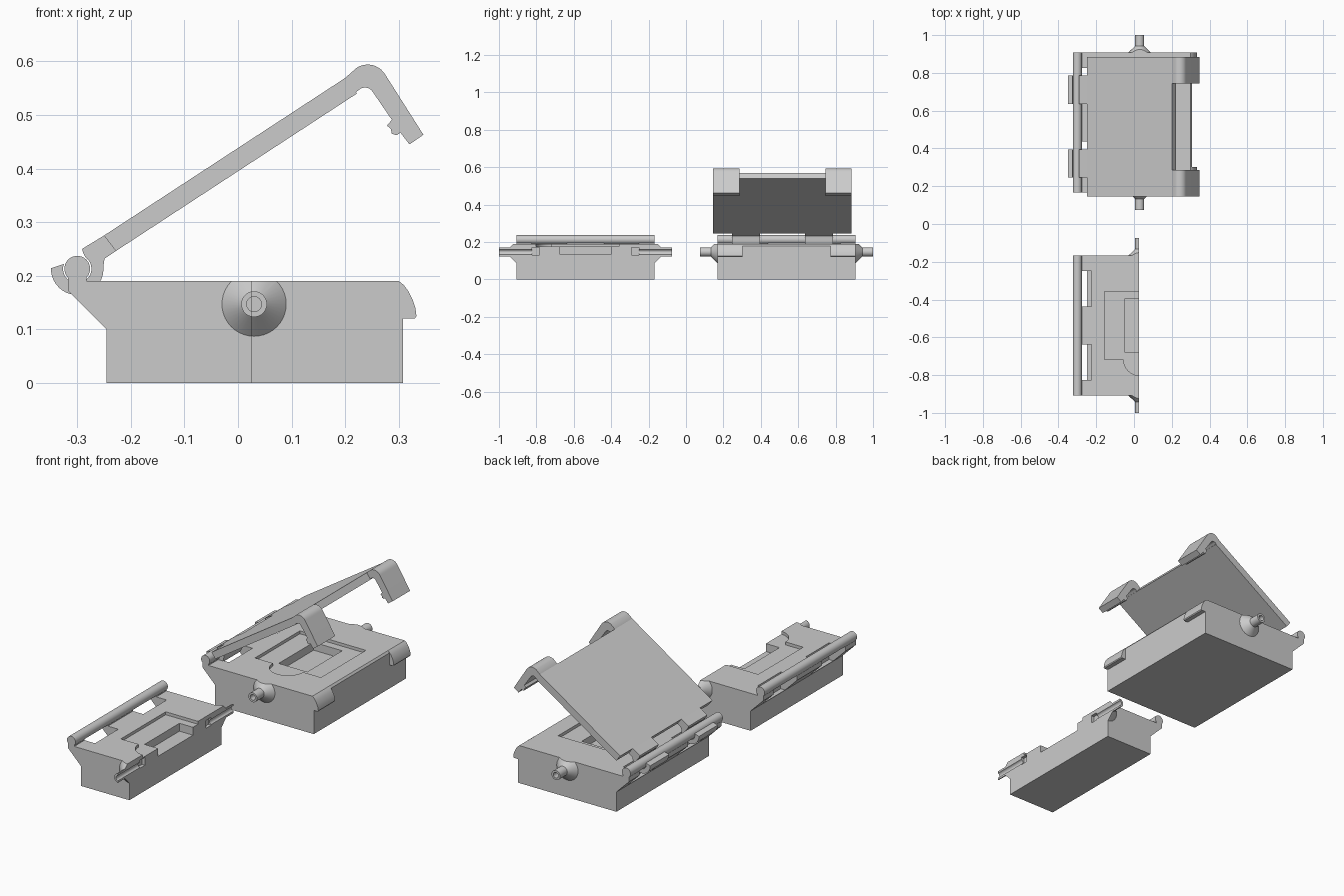
import bpy, bmesh
from math import cos, sin, radians, pi
from mathutils import Vector

if "Cube" in bpy.data.objects:
    bpy.data.objects.remove(bpy.data.objects["Cube"])

AX, AZ = 0.03, 0.147      # port axis
HX, HZ = -0.30, 0.213     # hinge axis
W = 0.37                  # half width of the body


def arc(cx, cz, r, a0, a1, n=12):
    return [(cx + r * cos(radians(a0 + (a1 - a0) * i / n)),
             cz + r * sin(radians(a0 + (a1 - a0) * i / n))) for i in range(n + 1)]


def loft(name, rings):
    """Closed solid from matching rings of points."""
    bm = bmesh.new()
    vs = [[bm.verts.new(p) for p in ring] for ring in rings]
    n = len(vs[0])
    for a, b in zip(vs, vs[1:]):
        for i in range(n):
            bm.faces.new((a[i], a[(i + 1) % n], b[(i + 1) % n], b[i]))
    bm.faces.new(vs[0])
    bm.faces.new(vs[-1])
    bmesh.ops.recalc_face_normals(bm, faces=bm.faces[:])
    me = bpy.data.meshes.new(name)
    bm.to_mesh(me)
    bm.free()
    ob = bpy.data.objects.new(name, me)
    bpy.context.collection.objects.link(ob)
    return ob


def prism(name, pts, y0, y1):
    return loft(name, [[(x, y, z) for x, z in pts] for y in (y0, y1)])


def plate(name, pts, z0, z1):
    return loft(name, [[(x, y, z) for x, y in pts] for z in (z0, z1)])


def box(x0, x1, y0, y1, z0, z1):
    return plate("cutter", [(x0, y0), (x1, y0), (x1, y1), (x0, y1)], z0, z1)


def spun(name, steps, n=40):
    """Turned solid along the port axis, steps are (y, radius)."""
    return loft(name, [[(AX + r * cos(2 * pi * i / n), y, AZ + r * sin(2 * pi * i / n))
                        for i in range(n)] for y, r in steps])


def boolean(ob, cutter, op='DIFFERENCE'):
    m = ob.modifiers.new("bool", 'BOOLEAN')
    m.operation, m.object, m.solver = op, cutter, 'EXACT'
    bpy.context.view_layer.objects.active = ob
    bpy.ops.object.modifier_apply(modifier=m.name)
    bpy.data.objects.remove(cutter)


def bore(s):
    return spun("cutter", [(s * 0.25, 0.014), (s * 0.48, 0.014)], 24)


def build_base(prefix):
    parts = []
    # body with hinge ledge
    body = prism(prefix + "_body", [(-0.245, 0), (0.308, 0), (0.308, 0.18), (0.30, 0.19),
                 (-0.283, 0.19), (-0.283, 0.205), (-0.317, 0.205), (-0.317, 0.172),
                 (-0.245, 0.1)], -W, W)
    # slide recess with rounded bay, and deep pocket
    bay = [(AX + x, -0.18 + y) for x, y in arc(0, 0, 0.085, 180, 360, 24)]
    boolean(body, plate("cutter", [(-0.155, 0.18), (-0.155, -0.18)] + bay +
                        [(0.215, -0.18), (0.215, 0.18)], 0.175, 0.25))
    boolean(body, box(-0.05, 0.11, -0.14, 0.14, 0.135, 0.25))
    # hinge windows, port bores and inner port wells
    for s in (-1, 1):
        ya, yb = sorted((s * 0.1, s * 0.2875))
        boolean(body, box(-0.4, -0.225, ya, yb, 0.105, 0.3))
        boolean(body, bore(s))
        ya, yb = sorted((s * 0.245, s * 0.285))
        boolean(body, box(AX - 0.02, AX + 0.02, ya, yb, 0.13, 0.17))
        # port cone and tube, flat on top
        port = spun(prefix + "_port", [(s * W, 0.06), (s * 0.405, 0.024), (s * 0.4625, 0.024)])
        boolean(port, bore(s))
        boolean(port, box(-0.2, 0.2, -0.5, 0.5, 0.19, 0.3))
        parts.append(port)
        # latch lug
        ya, yb = sorted((s * 0.235, s * W))
        lug = prism(prefix + "_latch_lug", [(0.295, 0.12), (0.33, 0.12), (0.333, 0.125),
                    (0.331, 0.14), (0.326, 0.155), (0.318, 0.171), (0.309, 0.183),
                    (0.30, 0.19), (0.295, 0.19)], ya, yb)
        parts.append(lug)
    # hinge rod
    rod = prism(prefix + "_hinge_rod", arc(HX, HZ, 0.024, 0, 348.75, 31), -W, W)
    return parts + [body, rod]


def build_lid():
    # flat cover
    a, b = Vector((-0.25, 0.275)), Vector((-0.228, 0.246))
    parts = [prism("lid_plate", [a, b, (0.222, 0.54), (0.20, 0.569)], -W, W)]
    for s in (-1, 1):
        # bent latch hook
        outer = arc(0.242, 0.556, 0.038, 123, 30, 10)
        inner = arc(0.237, 0.534, 0.017, 30, 123, 8)
        ya, yb = sorted((s * 0.23, s * W))
        parts.append(prism("lid_hook", [(0.20, 0.569)] + outer +
                     [(0.346, 0.463), (0.32, 0.445), (0.303, 0.467), (0.296, 0.462),
                      (0.287, 0.465), (0.285, 0.474), (0.278, 0.48), (0.287, 0.491)] +
                     inner + [(0.2, 0.527), (0.18, 0.53)], ya, yb))
        # open hinge clip around the rod
        ya, yb = sorted((s * 0.12, s * 0.27))
        parts.append(prism("lid_hinge_clip", [a, (-0.291, 0.25), (-0.289, 0.243)] +
                     arc(HX, HZ, 0.0265, 55, -200, 24) +
                     arc(HX, HZ, 0.049, -181, 5, 20) + [(-0.249, 0.232), b], ya, yb))
    return parts


# full unit with open lid
unit = build_base("base")
lid = build_lid()
for o in unit:
    o.location.y = 0.5375
for o in lid:
    o.location.y = 0.515

# sectioned base
section = []
for o in build_base("section"):
    if "lug" in o.name:
        bpy.data.objects.remove(o)
        continue
    if "rod" not in o.name:
        boolean(o, box(0.026, 0.6, -0.7, 0.7, -0.1, 0.5))
    o.location.y = -0.5375
    section.append(o)

# smooth shading on curved parts
bpy.ops.object.select_all(action='DESELECT')
for o in unit + lid + section:
    o.select_set(True)
bpy.context.view_layer.objects.active = unit[0]
bpy.ops.object.shade_smooth_by_angle(angle=radians(30))
